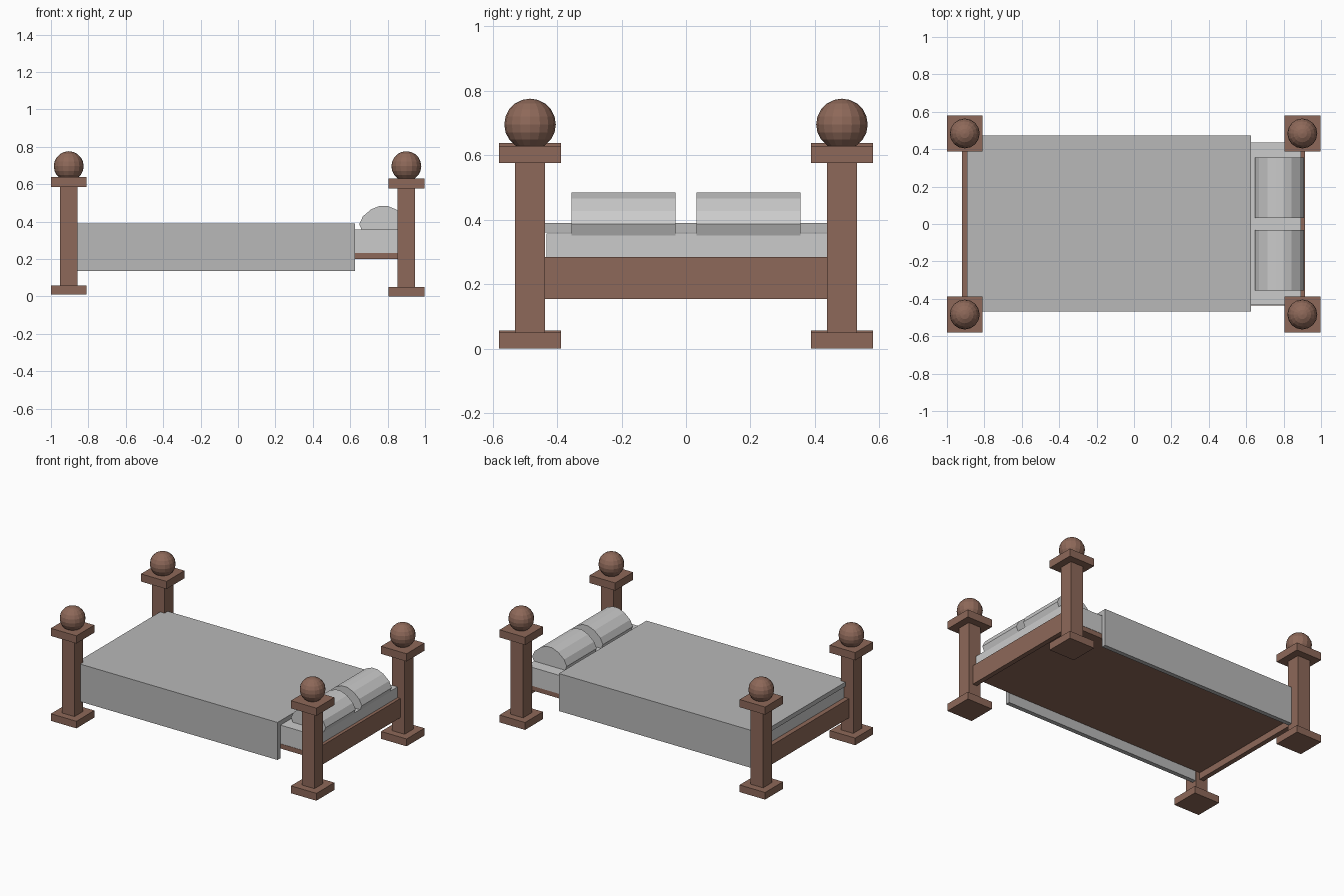
import bpy, bmesh, math

if "Cube" in bpy.data.objects:
    bpy.data.objects.remove(bpy.data.objects["Cube"])


def material(name, rgb):
    m = bpy.data.materials.new(name)
    m.diffuse_color = (*rgb, 1)
    m.use_nodes = True
    m.node_tree.nodes["Principled BSDF"].inputs["Base Color"].default_value = m.diffuse_color
    return m


WOOD = material("brown_wood", (0.27, 0.14, 0.10))
CLOTH = material("blanket_grey", (0.48, 0.48, 0.48))


def finish(name, bm, mat=None):
    bmesh.ops.recalc_face_normals(bm, faces=bm.faces)
    me = bpy.data.meshes.new(name)
    bm.to_mesh(me)
    bm.free()
    ob = bpy.data.objects.new(name, me)
    bpy.context.collection.objects.link(ob)
    if mat:
        me.materials.append(mat)
    return ob


def box(name, x, y, z, mat=None):
    bm = bmesh.new()
    bmesh.ops.create_cube(bm, size=1)
    for v in bm.verts:
        v.co = [(lo + hi) / 2 + c * (hi - lo) for c, (lo, hi) in zip(v.co, (x, y, z))]
    return finish(name, bm, mat)


def extrude(name, profile, axis, lo, hi, mat=None):
    """Extrude a 2D profile (u, z) along x or y."""
    bm = bmesh.new()
    place = (lambda u, z: (lo, u, z)) if axis == 0 else (lambda u, z: (u, lo, z))
    face = bm.faces.new([bm.verts.new(place(u, z)) for u, z in profile])
    ext = bmesh.ops.extrude_face_region(bm, geom=[face], use_keep_orig=True)
    for g in ext["geom"]:
        if isinstance(g, bmesh.types.BMVert):
            g.co[axis] = hi
    return finish(name, bm, mat)


def block(name, cx, cy, half, z, mat):
    return box(name, (cx - half, cx + half), (cy - half, cy + half), z, mat)


# Four corner posts: foot block, shaft, cap and ball
for end, px, lift in (("foot", -0.905, 0.009), ("head", 0.9, 0.0)):
    for side, py in (("front", -0.484), ("back", 0.484)):
        tag = f"{end}_{side}"
        block(tag + "_post_base", px, py, 0.096, (lift, 0.05 + lift * 0.8), WOOD)
        block(tag + "_post_shaft", px, py, 0.047, (0.03, 0.6), WOOD)
        block(tag + "_post_cap", px, py, 0.096, (0.577 + lift, 0.629 + lift), WOOD)
        bm = bmesh.new()
        bmesh.ops.create_uvsphere(bm, u_segments=16, v_segments=10, radius=0.08)
        for v in bm.verts:
            v.co.x += px
            v.co.y += py
            v.co.z += 0.696
        finish(tag + "_post_ball", bm, WOOD)

# Bed frame
box("platform", (-0.89, 0.885), (-0.435, 0.435), (0.2, 0.232), WOOD)
box("foot_rail", (-0.92, -0.888), (-0.45, 0.45), (0.155, 0.285), WOOD)
box("head_rail", (0.883, 0.915), (-0.45, 0.45), (0.155, 0.285), WOOD)

# Mattress
box("mattress", (-0.884, 0.893), (-0.433, 0.437), (0.232, 0.358))

# Blanket draped over both sides, open at the ends
drape = [(-0.468, 0.135), (-0.468, 0.39), (0.472, 0.39), (0.472, 0.135),
         (0.442, 0.135), (0.442, 0.36), (-0.438, 0.36), (-0.438, 0.135)]
extrude("blanket", drape, 0, -0.892, 0.625, CLOTH)

# Two pillows with a faceted rounded section
half = [(0.115, 0.352), (0.13, 0.387), (0.11, 0.428), (0.065, 0.466), (0.02, 0.484)]
section = [(0.778 + u, z) for u, z in half] + [(0.778 - u, z) for u, z in reversed(half)]
for name, lo, hi in (("front_pillow", -0.355, -0.033), ("back_pillow", 0.033, 0.355)):
    extrude(name, section, 1, lo, hi)
